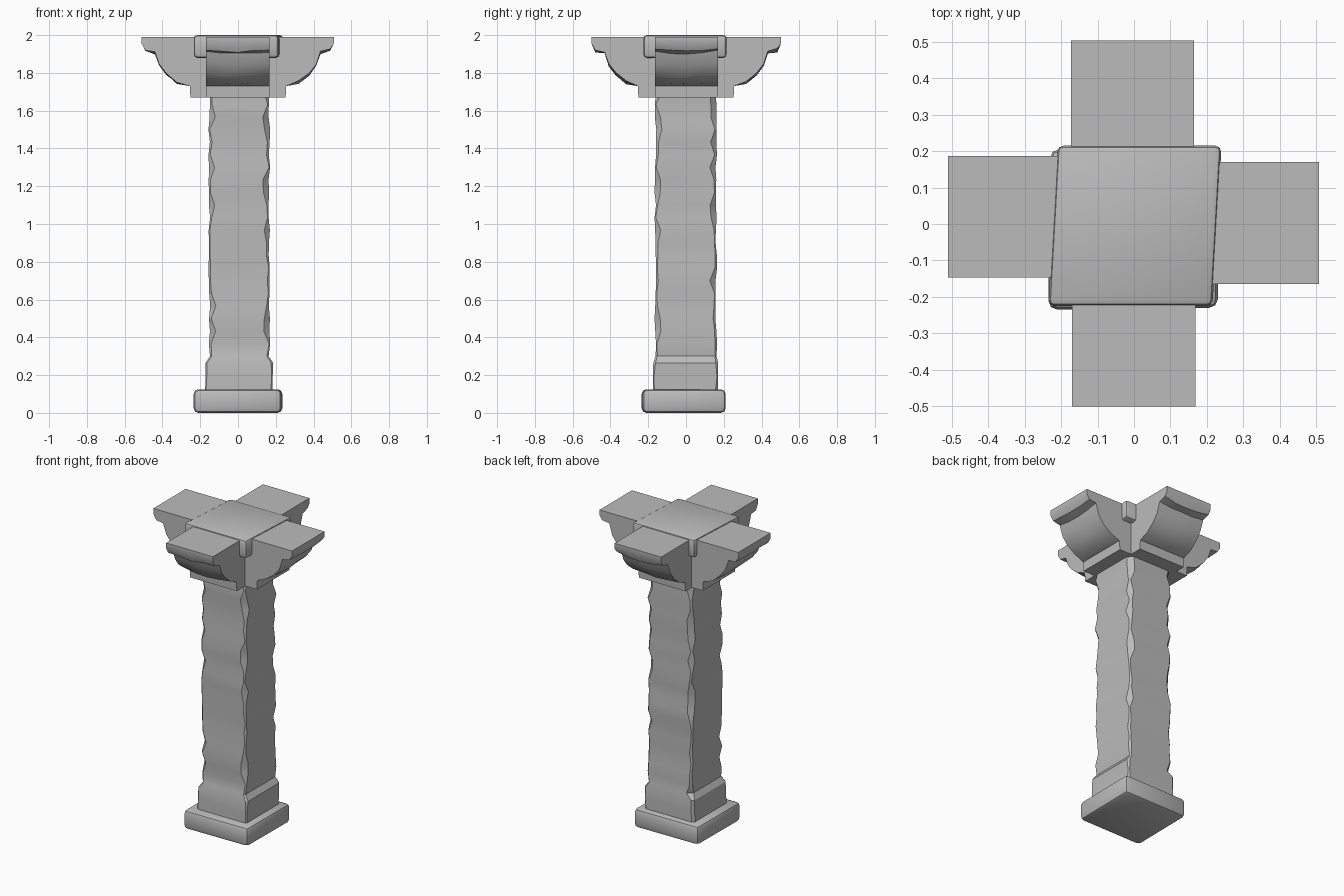
import bpy, bmesh, math, random
from mathutils import Matrix

random.seed(4)
if "Cube" in bpy.data.objects:
    bpy.data.objects.remove(bpy.data.objects["Cube"])

stone = bpy.data.materials.new("grey stone")
stone.use_nodes = True
stone.diffuse_color = (0.5, 0.5, 0.5, 1)
stone.node_tree.nodes["Principled BSDF"].inputs["Base Color"].default_value = (0.5, 0.5, 0.5, 1)


def finish(bm, name, angle=35):
    bmesh.ops.recalc_face_normals(bm, faces=bm.faces)
    mesh = bpy.data.meshes.new(name)
    bm.to_mesh(mesh)
    bm.free()
    mesh.materials.append(stone)
    ob = bpy.data.objects.new(name, mesh)
    bpy.context.collection.objects.link(ob)
    bpy.ops.object.select_all(action='DESELECT')
    ob.select_set(True)
    bpy.context.view_layer.objects.active = ob
    bpy.ops.object.shade_smooth_by_angle(angle=math.radians(angle))
    return ob


def loft(bm, rings):
    """Skin equal-length rings of points and close both ends."""
    rows = [[bm.verts.new(p) for p in ring] for ring in rings]
    for a, b in zip(rows, rows[1:]):
        for i in range(len(a)):
            j = (i + 1) % len(a)
            bm.faces.new((a[i], a[j], b[j], b[i]))
    bm.faces.new(rows[0])
    bm.faces.new(rows[-1])


def slab(name, corners, z0, z1, bevel):
    """Worn stone block with rounded edges, from four plan corners."""
    bm = bmesh.new()
    loft(bm, [[(x, y, z) for x, y in corners] for z in (z0, z1)])
    bmesh.ops.bevel(bm, geom=bm.edges[:], offset=bevel, segments=2,
                    profile=0.5, affect='EDGES')
    return finish(bm, name, 40)


def chipped_ring(z, x0, x1, y0, y1, chips):
    """Square outline whose corners are cut back by the given chip sizes."""
    ring = []
    for (x, y, sx, sy), c in zip(((x0, y0, 1, 1), (x1, y0, -1, 1),
                                  (x1, y1, -1, -1), (x0, y1, 1, -1)), chips):
        a, b = (x, y + sy * c, z), (x + sx * c, y, z)
        ring += [a, b] if sx * sy > 0 else [b, a]
    return ring


# Plinth and cap
slab("plinth", [(-.235, -.235), (.23, -.23), (.235, .21), (-.23, .205)], 0, .125, .025)
slab("cap", [(-.235, -.225), (.215, -.225), (.24, .215), (-.21, .215)], 1.88, 2.0, .018)

# Shaft with a flared foot and chipped corners
rings = []
for z in (.11, .19, .265):
    w = [random.uniform(-.003, .003) for _ in range(4)]
    rings.append(chipped_ring(z, -.173 + w[0], .185 + w[1], -.175 + w[2], .172 + w[3],
                              [random.uniform(.004, .016) for _ in range(4)]))
steps = 24
for i in range(steps + 1):
    z = .30 + (1.9 - .30) * i / steps
    w = [random.uniform(-.005, .005) for _ in range(4)]
    chips = [random.choice((.006, .009, .012, .03)) for _ in range(4)]
    rings.append(chipped_ring(z, -.152 + w[0], .166 + w[1],
                              -.162 + w[2], .160 + w[3], chips))
bm = bmesh.new()
loft(bm, rings)
finish(bm, "shaft", 32)

# Four curved brackets under the cap: (distance outwards, height)
profile = [(0, 1.67), (.252, 1.67), (.255, 1.73), (.32, 1.755), (.375, 1.80),
           (.413, 1.85), (.435, 1.915), (.485, 1.925), (.505, 1.955), (.505, 1.99), (0, 1.99)]


def bracket(name, turn, right, left, reach):
    bm = bmesh.new()
    rings = []
    for t in (0, .25, .5, .75, 1):
        sag = .012 * math.sin(math.pi * t)
        side = right + (left - right) * t
        ring = []
        for i, (d, z) in enumerate(profile):
            curved = 2 < i < 8
            out = d * reach / .505 if i > 2 else d
            drop = sag + random.uniform(-.006, .006) if curved else 0
            ring.append((out, side, z - drop))
        rings.append(ring)
    loft(bm, rings)
    bmesh.ops.rotate(bm, verts=bm.verts, matrix=Matrix.Rotation(math.radians(turn), 3, 'Z'))
    finish(bm, name, 35)


bracket("left_bracket", 0, -.165, .17, .507)
bracket("back_bracket", 90, -.165, .172, .503)
bracket("right_bracket", 180, -.187, .147, .51)
bracket("front_bracket", 270, -.17, .168, .50)
